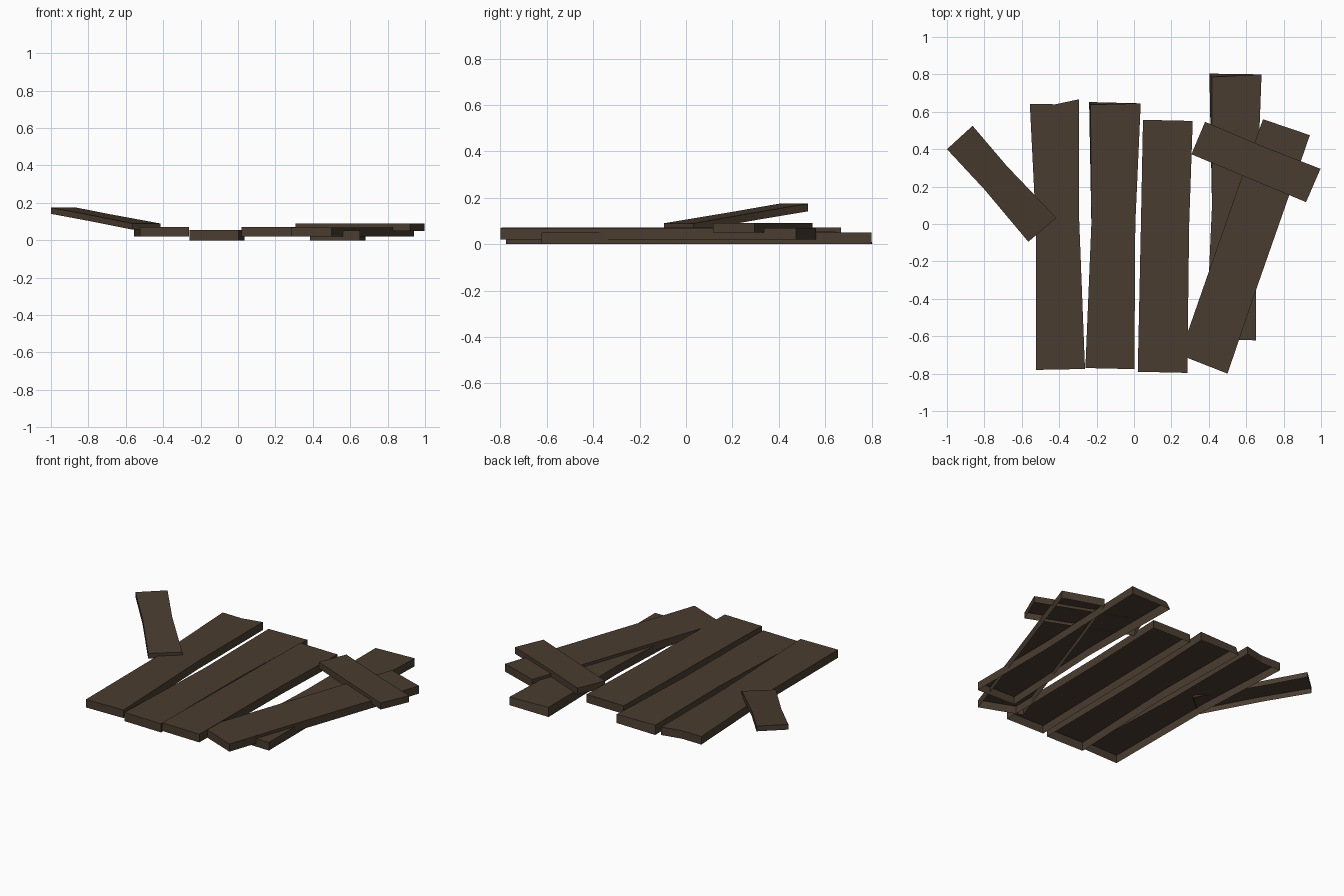
import bpy, bmesh

if "Cube" in bpy.data.objects:
    bpy.data.objects.remove(bpy.data.objects["Cube"])

wood = bpy.data.materials.new("dark_brown_wood")
wood.diffuse_color = (0.068, 0.046, 0.029, 1)
wood.use_nodes = True
wood.node_tree.nodes["Principled BSDF"].inputs["Base Color"].default_value = wood.diffuse_color


def plank(name, outline, z0, z1, lean=None, shift=None):
    """Board with an open underside. outline: counter-clockwise (x, y) points.
    lean: (x, y, dx, dy, rise) slopes the board; shift: {index: (dx, dy)} moves top corners."""
    shift = shift or {}

    def rise(x, y):
        if not lean:
            return 0
        px, py, dx, dy, h = lean
        return h * ((x - px) * dx + (y - py) * dy) / (dx * dx + dy * dy)

    bm = bmesh.new()
    low, high = [], []
    for i, (x, y) in enumerate(outline):
        sx, sy = shift.get(i, (0, 0))
        low.append(bm.verts.new((x, y, z0 + rise(x, y))))
        high.append(bm.verts.new((x + sx, y + sy, z1 + rise(x, y))))
    bm.faces.new(high)
    n = len(outline)
    for i in range(n):
        j = (i + 1) % n
        bm.faces.new((low[i], low[j], high[j], high[i]))
    mesh = bpy.data.meshes.new(name)
    bm.to_mesh(mesh)
    bm.free()
    mesh.materials.append(wood)
    bpy.context.collection.objects.link(bpy.data.objects.new(name, mesh))


# Three upright floor planks, side by side
plank("left_plank", [(-0.523, -0.78), (-0.262, -0.775), (-0.293, 0.02), (-0.293, 0.667),
                     (-0.42, 0.64), (-0.557, 0.642), (-0.525, 0.0)], 0.02, 0.071)
plank("middle_plank", [(-0.26, -0.77), (0.002, -0.776), (0.007, 0.0), (0.036, 0.645),
                       (-0.24, 0.652), (-0.228, 0.0)], 0.0, 0.055, shift={4: (0.008, -0.014)})
plank("right_plank", [(0.02, -0.79), (0.285, -0.796), (0.295, 0.0), (0.314, 0.551),
                      (0.048, 0.557), (0.037, 0.0)], 0.02, 0.072)

# Far right plank, lying under the diagonal one
plank("far_right_plank", [(0.385, -0.615), (0.652, -0.622), (0.652, 0.0), (0.682, 0.80),
                          (0.403, 0.804), (0.417, 0.1)], 0.0, 0.051, shift={4: (0.014, -0.018)})

# Diagonal plank
plank("diagonal_plank", [(0.245, -0.70), (0.50, -0.80), (0.655, -0.345), (0.83, 0.155),
                         (0.94, 0.475), (0.69, 0.56), (0.555, 0.19)], 0.02, 0.069)

# Short cross board on top of the right side
plank("cross_board", [(0.307, 0.373), (0.60, 0.25), (0.92, 0.117), (0.997, 0.295),
                      (0.69, 0.415), (0.38, 0.546)], 0.05, 0.091)

# Short board leaning up off the left edge
plank("leaning_board", [(-0.565, -0.095), (-0.415, 0.033), (-0.68, 0.31), (-0.863, 0.525),
                        (-1.0, 0.40), (-0.80, 0.185)], 0.057, 0.09,
      lean=(-0.49, -0.03, -0.44, 0.49, 0.084))
